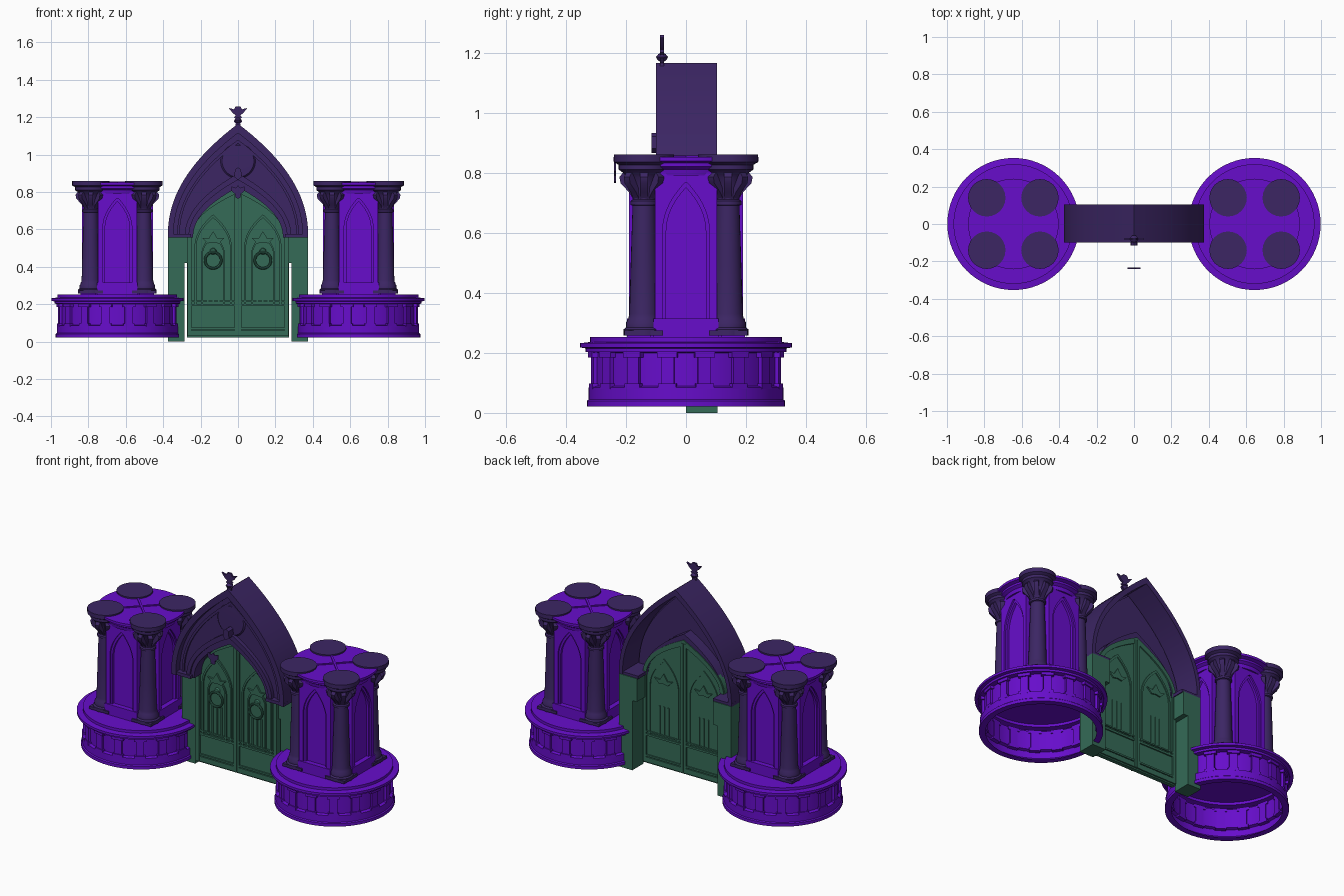
import bpy, bmesh, math
from mathutils import Matrix, Vector

cube = bpy.data.objects.get("Cube")
if cube:
    bpy.data.objects.remove(cube, do_unlink=True)


def material(name, rgb):
    m = bpy.data.materials.new(name)
    m.use_nodes = True
    m.diffuse_color = (*rgb, 1)
    m.node_tree.nodes["Principled BSDF"].inputs["Base Color"].default_value = (*rgb, 1)
    return m


PURPLE = material("bright purple", (0.135, 0.004, 0.60))
DARK = material("dark violet", (0.045, 0.019, 0.127))
GREEN = material("door green", (0.035, 0.145, 0.095))
HOME = Matrix.Identity(4)


def at(x=0, y=0, z=0, turn=0, axis='Z'):
    return Matrix.Translation((x, y, z)) @ Matrix.Rotation(turn, 4, axis)


def finish(name, bm, mat, place):
    bmesh.ops.remove_doubles(bm, verts=bm.verts, dist=1e-5)
    bmesh.ops.recalc_face_normals(bm, faces=bm.faces)
    bm.transform(place)
    mesh = bpy.data.meshes.new(name)
    bm.to_mesh(mesh)
    bm.free()
    mesh.materials.append(mat)
    ob = bpy.data.objects.new(name, mesh)
    bpy.context.collection.objects.link(ob)
    bpy.ops.object.select_all(action='DESELECT')
    ob.select_set(True)
    bpy.context.view_layer.objects.active = ob
    bpy.ops.object.shade_smooth_by_angle(angle=math.radians(32))
    return ob


def box(name, lo, hi, mat, place=HOME):
    bm = bmesh.new()
    bmesh.ops.create_cube(bm, size=1)
    for v in bm.verts:
        v.co = Vector([a + (c + 0.5) * (b - a) for a, b, c in zip(lo, hi, v.co)])
    return finish(name, bm, mat, place)


def lathe(name, profile, mat, place=HOME, seg=48):
    bm = bmesh.new()
    rings = []
    for r, z in profile:
        rings.append([bm.verts.new((r * math.cos(math.tau * i / seg), r * math.sin(math.tau * i / seg), z))
                      for i in range(seg)])
    for a, b in zip(rings, rings[1:]):
        for i in range(seg):
            j = (i + 1) % seg
            bm.faces.new((a[i], a[j], b[j], b[i]))
    return finish(name, bm, mat, place)


def prism(name, outline, y0, y1, mat, place=HOME):
    bm = bmesh.new()
    face = bm.faces.new([bm.verts.new((x, y0, z)) for x, z in outline])
    ext = bmesh.ops.extrude_face_region(bm, geom=[face], use_keep_orig=True)
    verts = [g for g in ext["geom"] if isinstance(g, bmesh.types.BMVert)]
    bmesh.ops.translate(bm, verts=verts, vec=(0, y1 - y0, 0))
    return finish(name, bm, mat, place)


def band(name, outer, inner, y0, y1, mat, place=HOME):
    """Solid strip between two matching open outlines."""
    bm = bmesh.new()
    rows = [[bm.verts.new(p) for p in ((a[0], y0, a[1]), (a[0], y1, a[1]), (b[0], y1, b[1]), (b[0], y0, b[1]))]
            for a, b in zip(outer, inner)]
    for p, q in zip(rows, rows[1:]):
        for i in range(4):
            j = (i + 1) % 4
            bm.faces.new((p[i], p[j], q[j], q[i]))
    bm.faces.new(rows[0])
    bm.faces.new(rows[-1])
    return finish(name, bm, mat, place)


def arch(hw, z0, spring, apex, n=12):
    right = [(hw * (1 - (i / n) ** 2.1), spring + (apex - spring) * i / n) for i in range(n + 1)]
    right.insert(0, (hw, z0))
    return [(-x, z) for x, z in right] + right[-2::-1]


def mirrored(half):
    return half + [(-x, z) for x, z in reversed(half) if x > 0]


def ring(name, r, thick, mat, place, seg=32):
    profile = [(r + thick * math.cos(math.tau * i / 8), thick * math.sin(math.tau * i / 8)) for i in range(9)]
    return lathe(name, profile, mat, place, seg)


BASE = [(.295, .022), (.33, .022), (.33, .04), (.324, .045), (.324, .085), (.307, .09), (.307, .2),
        (.335, .203), (.335, .215), (.353, .218), (.353, .232), (.32, .236), (.32, .252), (0, .252)]
SHAFT = [(0, .258), (.068, .258), (.068, .278), (.06, .285), (.06, .3), (.052, .315), (.049, .33), (.044, .5),
         (.038, .69), (.045, .693), (.045, .705), (.038, .71), (.042, .75), (.06, .785), (.07, .8),
         (.084, .81), (.084, .826), (.1, .835), (.1, .86), (0, .86)]
TOP = [(0, .79), (.2, .79), (.205, .81), (.222, .82), (.222, .832), (.242, .838), (.242, .852), (0, .852)]


def tower(side, cx):
    # Round hollow pedestal with pilasters
    lathe(side + "_pedestal", BASE, PURPLE, at(cx), 64)
    for i in range(16):
        place = at(cx, turn=math.tau * (i + .5) / 16)
        box(side + "_pilaster", (.3, -.022, .08), (.319, .022, .2), PURPLE, place)
        box(side + "_pilaster_cap", (.3, -.034, .185), (.326, .034, .204), PURPLE, place)
        box(side + "_pilaster_foot", (.3, -.03, .08), (.324, .03, .098), PURPLE, place)

    # Cross-shaped core with four arched niches
    for i in range(4):
        place = at(cx, turn=i * math.pi / 2)
        box(side + "_core", (-.1, -.166, .25), (.1, 0, .8), PURPLE, place)
        box(side + "_niche_sill", (-.108, -.196, .25), (.108, -.1, .315), PURPLE, place)
        box(side + "_niche_lintel", (-.104, -.19, .765), (.104, -.1, .8), PURPLE, place)
        inner = arch(.078, .31, .6, .77)
        rise = (.8 - .6) / (.77 - .6)
        outer = [(math.copysign(.104, x) if abs(x) > 1e-6 else 0, z if z < .6 else .6 + (z - .6) * rise)
                 for x, z in inner]
        band(side + "_niche_frame", outer, inner, -.19, -.15, PURPLE, place)
        band(side + "_niche_moulding", inner, arch(.066, .31, .6, .75), -.18, -.15, PURPLE, place)
    box(side + "_core_corners", (-.12, -.12, .25), (.12, .12, .8), PURPLE, at(cx))

    # Top slab with diagonal ribs
    lathe(side + "_top_slab", TOP, PURPLE, at(cx))
    for k in (1, -1):
        box(side + "_top_rib", (-.12, -.006, .85), (.12, .006, .857), PURPLE, at(cx, turn=k * math.pi / 4))

    # Corner columns with leafy capitals
    for sx in (-1, 1):
        for sy in (-1, 1):
            x, y = cx + sx * .142, sy * .14
            lathe(side + "_column", SHAFT, DARK, at(x, y), 24)
            box(side + "_column_plinth", (-.064, -.064, .258), (.064, .064, .274), DARK, at(x, y))
            for i in range(8):
                place = at(x, y, turn=math.tau * i / 8)
                prism(side + "_capital_leaf", [(.035, .71), (.05, .735), (.078, .765), (.082, .785), (.07, .8),
                                               (.04, .79)], -.013, .013, DARK, place)


tower("left", .645)
tower("right", -.645)

# Pointed hood: shell, front rim, recessed panel and inner rib
OUTER = arch(.375, .556, .57, 1.165, 20)
RIM = arch(.345, .556, .57, 1.115, 20)
OPENING = arch(.24, .556, .56, .825, 20)
band("hood_shell", OUTER, arch(.352, .556, .57, 1.125, 20), -.095, .103, DARK)
band("hood_front_rim", OUTER, RIM, -.1, -.06, DARK)
band("hood_panel", RIM, OPENING, -.062, -.045, DARK)
band("hood_outer_moulding", arch(.325, .556, .57, 1.08, 20), arch(.312, .556, .57, 1.06, 20), -.072, -.055, DARK)
band("hood_inner_rib", arch(.285, .556, .56, .9, 20), arch(.262, .556, .56, .865, 20), -.085, -.05, DARK)
band("hood_soffit", arch(.262, .556, .56, .865, 20), OPENING, -.075, .02, DARK)
lathe("hood_medallion", [(0, .012), (.085, .01), (.095, 0), (0, 0)], DARK, at(0, -.06, .965, math.pi / 2, 'X'))
for s in (-1, 1):
    x0, x1 = sorted((s * .25, s * .375))
    box("hood_impost", (x0, -.095, .556), (x1, .1, .575), DARK)

# Finial, crocket and hanging keystone ornament
prism("finial", mirrored([(.014, 1.14), (.012, 1.165), (.024, 1.18), (.01, 1.19), (.022, 1.2), (.012, 1.21),
                          (.028, 1.222), (.05, 1.25), (.022, 1.242), (.012, 1.258)]), -.086, -.074, DARK)
lathe("finial_knob", [(0, 1.165), (.015, 1.175), (.02, 1.185), (.012, 1.195), (0, 1.2)], DARK, at(0, -.08), 12)
prism("crocket", mirrored([(0, .865), (.02, .88), (.016, .92), (0, .932)]), -.115, -.06, DARK)
prism("keystone_ornament", mirrored([(0, .765), (.013, .77), (.016, .79), (.034, .805), (.034, .83), (.012, .822),
                                     (0, .835)]), -.24, -.233, DARK)

# Double door
prism("door_panel", arch(.272, .022, .56, .835, 16), -.005, .018, GREEN)
box("door_centre_post", (-.018, -.016, .03), (.018, .028, .81), GREEN)
box("door_seam", (-.003, -.02, .03), (.003, .031, .81), GREEN)
band("door_frame", arch(.27, .03, .56, .83, 16), arch(.248, .03, .56, .795, 16), -.018, .026, GREEN)
for z, h in ((.03, .03), (.065, .01), (.19, .012), (.212, .008)):
    box("door_rail", (-.26, -.014, z), (.26, .026, z + h), GREEN)
for s in (-1, 1):
    # Leaf tracery, ribs and ring handle
    cx = s * .133
    band("leaf_arch", arch(.1, .2, .5, .68), arch(.09, .2, .5, .662), -.014, .024, GREEN, at(cx))
    band("leaf_inner_arch", arch(.062, .2, .47, .57), arch(.054, .2, .47, .555), -.014, -.003, GREEN, at(cx))
    for dx in (-.03, 0, .03):
        box("leaf_rib", (cx + dx - .004, -.012, .21), (cx + dx + .004, .023, .39), GREEN)
    prism("leaf_crest", mirrored([(0, .53), (.03, .525), (.06, .555), (.025, .55), (0, .59)]), -.016, .026,
          GREEN, at(cx))
    ring("handle_ring", .043, .007, GREEN, at(cx, -.02, .435, math.pi / 2, 'X'))
    lathe("handle_boss", [(0, .016), (.014, .012), (.018, 0)], GREEN, at(cx, -.005, .483, math.pi / 2, 'X'), 16)

    # Jambs standing behind the door, and surround above them
    x0, x1 = sorted((s * .285, s * .375))
    box("door_jamb", (x0, 0, 0), (x1, .105, .42), GREEN)
    x0, x1 = sorted((s * .255, s * .375))
    box("door_surround", (x0, 0, .42), (x1, .105, .56), GREEN)
